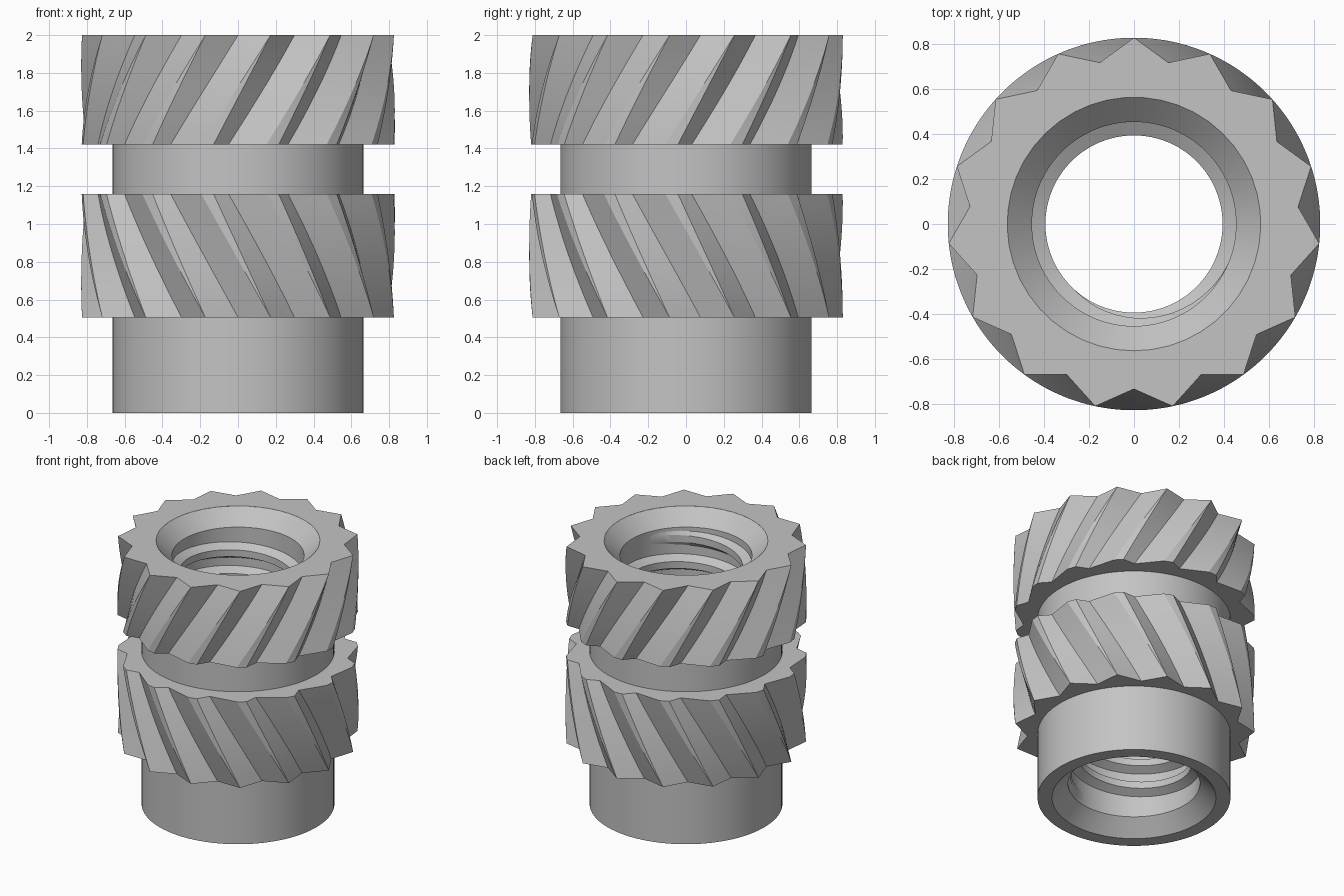
import bpy, bmesh, math

cube = bpy.data.objects.get("Cube")
if cube:
    bpy.data.objects.remove(cube, do_unlink=True)

metal = bpy.data.materials.new("plain_grey")
metal.use_nodes = True
GREY = (0.55, 0.55, 0.55, 1.0)
metal.diffuse_color = GREY
metal.node_tree.nodes["Principled BSDF"].inputs["Base Color"].default_value = GREY

TEETH = 15
PITCH = 360 / TEETH
BODY_R, MOUTH_R, BORE_R, CREST_R, TIP_R = 0.665, 0.565, 0.455, 0.395, 0.83


def polar(r, deg, z):
    """Point at an angle measured from the front towards +x."""
    a = math.radians(deg)
    return (r * math.sin(a), -r * math.cos(a), z)


def skin(bm, rows, closed=True):
    """Join successive rows of vertices with quads."""
    n = len(rows[0])
    for low, high in zip(rows, rows[1:]):
        for i in range(n if closed else n - 1):
            j = (i + 1) % n
            bm.faces.new((low[i], low[j], high[j], high[i]))


def finish(name, bm, recalc=True):
    bmesh.ops.remove_doubles(bm, verts=bm.verts, dist=0.0002)
    if recalc:
        bmesh.ops.recalc_face_normals(bm, faces=bm.faces)
    mesh = bpy.data.meshes.new(name)
    bm.to_mesh(mesh)
    bm.free()
    mesh.materials.append(metal)
    obj = bpy.data.objects.new(name, mesh)
    bpy.context.collection.objects.link(obj)
    bpy.ops.object.select_all(action="DESELECT")
    obj.select_set(True)
    bpy.context.view_layer.objects.active = obj
    bpy.ops.object.shade_smooth_by_angle(angle=math.radians(20))
    return obj


def lathe(name, profile, segments=90):
    """Revolve (radius, height) points; outer wall runs upwards."""
    bm = bmesh.new()
    rows = [[bm.verts.new(polar(r, 360 * i / segments, z)) for i in range(segments)]
            for r, z in profile]
    skin(bm, rows)
    finish(name, bm, recalc=False)


def knurl(name, z_sharp, z_hook, sharp_bore, steps=12):
    """Ring of slanted V grooves, symmetric at one end and hooked at the other."""
    bm = bmesh.new()
    rows = []

    def collar(radius, z, shift):
        step = PITCH / 3
        return [bm.verts.new(polar(radius, shift + step * i, z)) for i in range(TEETH * 3)]

    rows.append(collar(sharp_bore, z_sharp, 16))
    for s in range(steps + 1):
        t = s / steps
        z = z_sharp + (z_hook - z_sharp) * t
        # left lip, groove bottom and right lip: (radius, angle)
        groove = [(TIP_R, 12 - 21 * t),
                  (0.735 + 0.03 * t, 24 - 27.8 * t),
                  (TIP_R, 36 - 25.6 * t)]
        rows.append([bm.verts.new(polar(r, a + PITCH * k, z))
                     for k in range(TEETH) for r, a in groove])
    rows.append(collar(BODY_R, z_hook, -8))
    skin(bm, rows)
    # close the hidden inner wall so the ring is solid
    skin(bm, [rows[-1], rows[0][-3:] + rows[0][:-3]])
    finish(name, bm)


# Sleeve with a countersunk bore, and the neck between the two knurls
lathe("sleeve", [(MOUTH_R, 2.0), (BORE_R, 1.89), (BORE_R, 0.11), (MOUTH_R, 0.0),
                 (BODY_R, 0.0), (BODY_R, 0.52)])
lathe("neck", [(BODY_R, 1.14), (BODY_R, 1.44)])

# Knurled bands slanting in opposite directions
knurl("upper_knurl", 2.0, 1.42, MOUTH_R)
knurl("lower_knurl", 0.505, 1.16, BODY_R)

# Internal screw thread, fading out at both ends
bm = bmesh.new()
THREAD_PITCH, Z0, Z1, PER_TURN = 0.18, 0.17, 1.83, 60
count = int((Z1 - Z0) / THREAD_PITCH * PER_TURN)
rows = []
for i in range(count + 1):
    fade = min(1, i / 20, (count - i) / 20)
    crest = BORE_R + 0.006 - (BORE_R + 0.006 - CREST_R) * fade
    z = Z0 + THREAD_PITCH * i / PER_TURN
    section = [(BORE_R + 0.006, -0.062), (crest, -0.026), (crest, 0.026), (BORE_R + 0.006, 0.062)]
    rows.append([bm.verts.new(polar(r, 360 * i / PER_TURN, z + dz)) for r, dz in section])
skin(bm, rows)
finish("bore_thread", bm)
